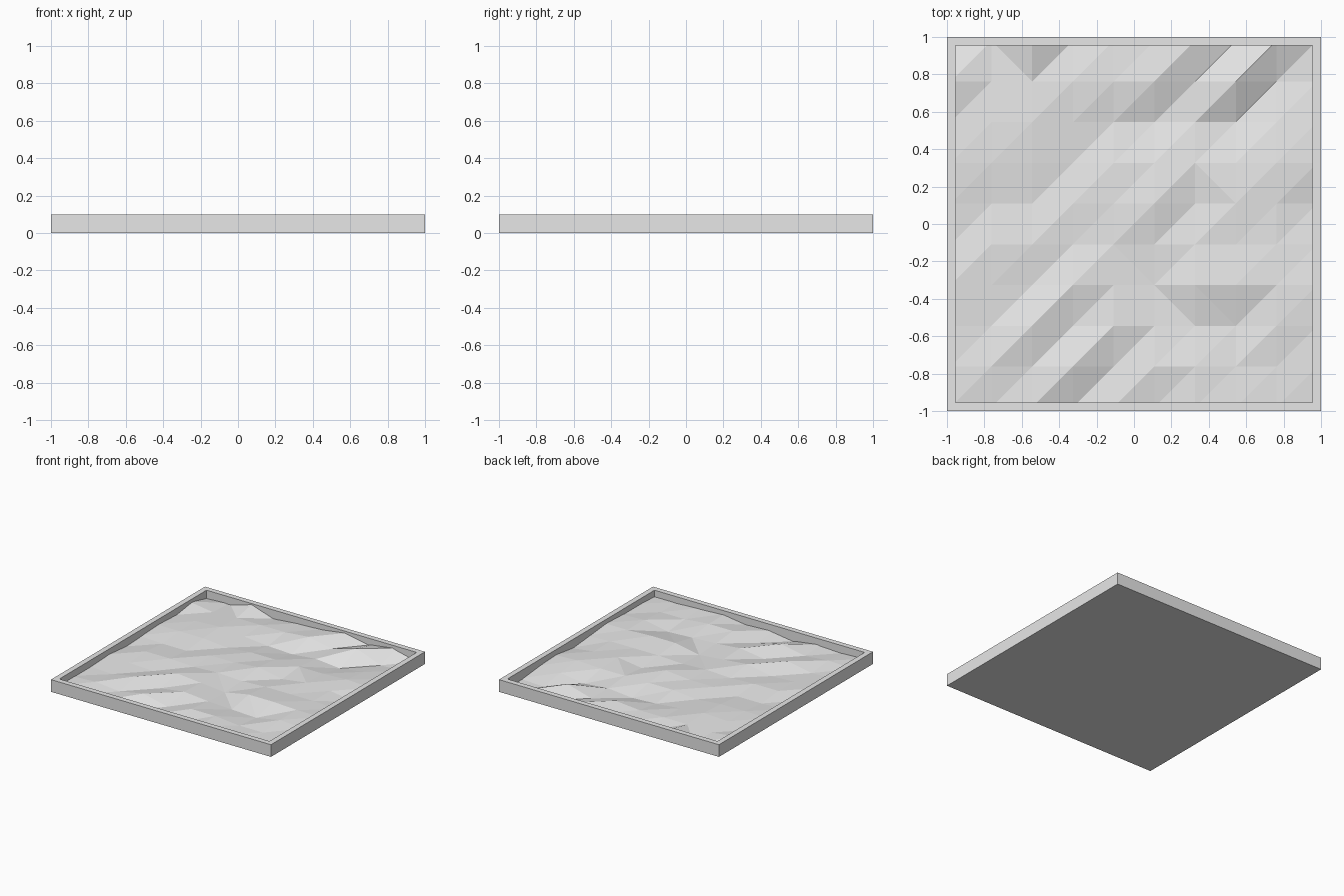
import bpy
import bmesh

HALF = 1.0          # half the tray width
HEIGHT = 0.1        # tray height
RIM = 0.045         # rim thickness
REACH = 0.98        # terrain runs slightly into the rim

cube = bpy.data.objects.get("Cube")
if cube:
    bpy.data.objects.remove(cube, do_unlink=True)

grey = bpy.data.materials.new("light_grey")
grey.use_nodes = True
grey.diffuse_color = (0.8, 0.8, 0.8, 1)
grey.node_tree.nodes["Principled BSDF"].inputs["Base Color"].default_value = (0.8, 0.8, 0.8, 1)


def finish(name, bm):
    """Turn a bmesh into a flat shaded object."""
    bm.normal_update()
    mesh = bpy.data.meshes.new(name)
    bm.to_mesh(mesh)
    bm.free()
    mesh.materials.append(grey)
    obj = bpy.data.objects.new(name, mesh)
    bpy.context.collection.objects.link(obj)
    return obj


# Tray: a flat box whose top is inset and pushed down to a thin floor
bm = bmesh.new()
bmesh.ops.create_cube(bm, size=1)
for v in bm.verts:
    v.co.x *= 2 * HALF
    v.co.y *= 2 * HALF
    v.co.z = (v.co.z + 0.5) * HEIGHT
bm.normal_update()
top = max(bm.faces, key=lambda f: f.calc_center_median().z)
bmesh.ops.inset_region(bm, faces=[top], thickness=RIM, use_even_offset=True)
walls = bmesh.ops.extrude_discrete_faces(bm, faces=[top])["faces"]
for v in walls[0].verts:
    v.co.z = 0.002
pit = walls[0]
bmesh.ops.translate(bm, verts=[], vec=(0, 0, 0))
rim_loop = [v for v in bm.verts
            if abs(v.co.z - HEIGHT) < 1e-5 and abs(v.co.x) < HALF - 1e-3]


def nearest(v):
    return min(rim_loop, key=lambda r: (r.co.xy - v.co.xy).length)


# inner rim walls, if the push left them open
for edge in list(pit.edges):
    if len(edge.link_faces) == 1:
        a, b = edge.verts
        bm.faces.new((a, b, nearest(b), nearest(a)))
bmesh.ops.recalc_face_normals(bm, faces=bm.faces)
finish("tray_frame", bm)

# Terrain: height levels in hundredths, listed from the back row to the front
LEVELS = [
    "2392458472",
    "7455573912",
    "4564213144",
    "5553555565",
    "4335573652",
    "3554545554",
    "5437537766",
    "4373643265",
    "4537266445",
    "4341436544",
]
# cells (column, row from the front) split along the other diagonal
FLIPPED = {(1, 8), (2, 6), (4, 3), (5, 2), (6, 2), (6, 5)}

bm = bmesh.new()
count = len(LEVELS)
step = 2 * REACH / (count - 1)
grid = [[bm.verts.new((-REACH + i * step, -REACH + j * step, 0.005 + 0.01 * int(level)))
         for i, level in enumerate(row)]
        for j, row in enumerate(reversed(LEVELS))]
for j in range(count - 1):
    for i in range(count - 1):
        a, b = grid[j][i], grid[j][i + 1]
        c, d = grid[j + 1][i + 1], grid[j + 1][i]
        if (i, j) in FLIPPED:
            a, b, c, d = b, c, d, a
        bm.faces.new((a, b, c))
        bm.faces.new((a, c, d))
finish("rippled_terrain", bm)
